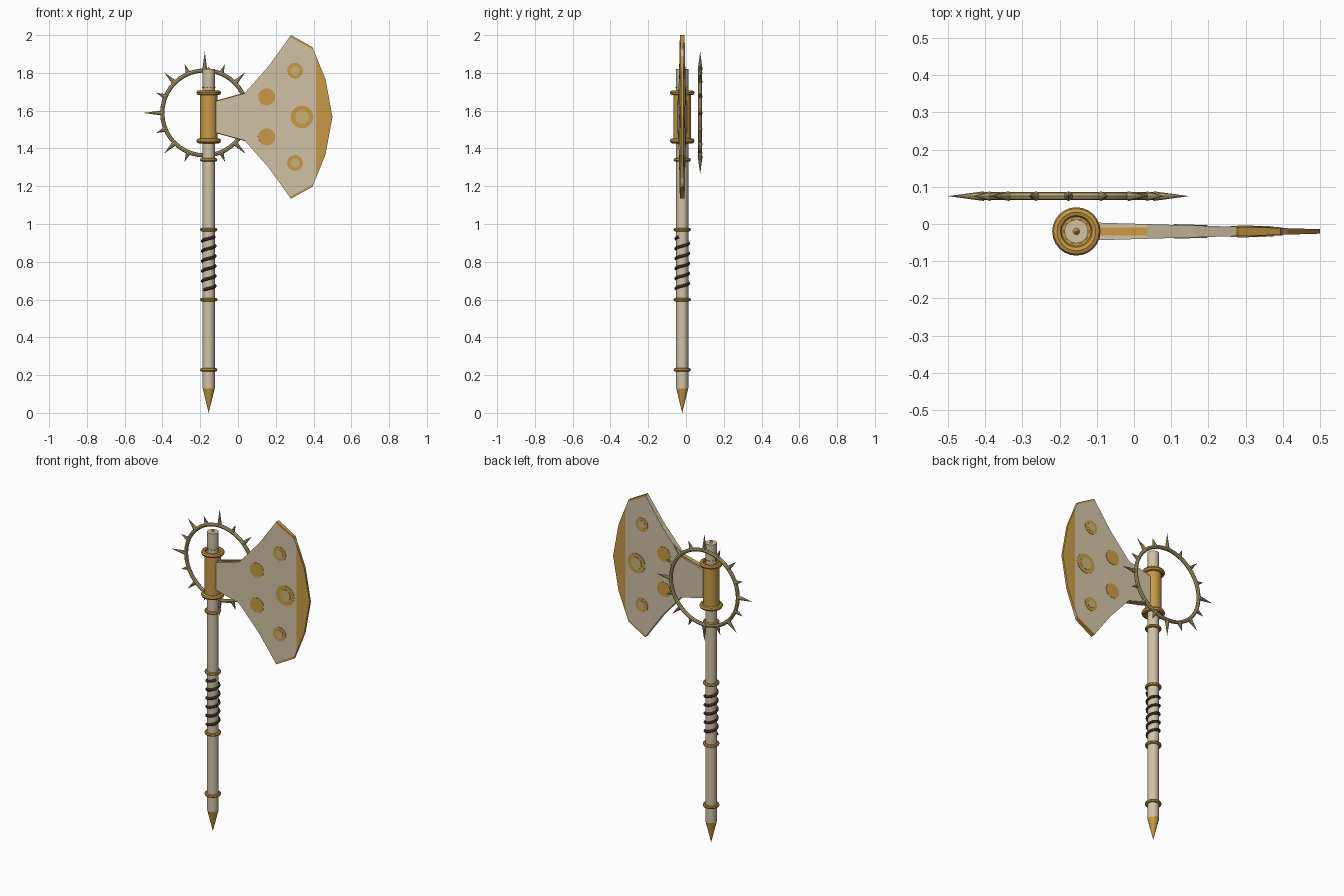
import bpy, bmesh, math
from mathutils import Vector

if "Cube" in bpy.data.objects:
    bpy.data.objects.remove(bpy.data.objects["Cube"])

AX, AY = -0.155, -0.02          # shaft axis
MID = 1.567                     # blade centre height


def mat(name, rgb):
    m = bpy.data.materials.new(name)
    m.diffuse_color = (*rgb, 1)
    m.use_nodes = True
    m.node_tree.nodes["Principled BSDF"].inputs["Base Color"].default_value = m.diffuse_color
    return m


ivory = mat("ivory", (0.64, 0.54, 0.38))
gold = mat("gold", (0.58, 0.32, 0.06))
brass = mat("brass", (0.46, 0.38, 0.17))
pale = mat("pale gold", (0.58, 0.45, 0.19))
leather = mat("dark leather", (0.04, 0.02, 0.022))


def finish(name, material, smooth=True):
    o = bpy.context.object
    o.name = name
    o.data.materials.append(material)
    if smooth:
        bpy.ops.object.shade_smooth_by_angle(angle=math.radians(40))
    return o


def cone(name, material, loc, r1, r2, depth, rot=(0, 0, 0), n=24, smooth=True):
    bpy.ops.mesh.primitive_cone_add(vertices=n, radius1=r1, radius2=r2, depth=depth,
                                    location=loc, rotation=rot)
    return finish(name, material, smooth)


def torus(name, material, loc, R, r, rot=(0, 0, 0), n=24, m=8):
    bpy.ops.mesh.primitive_torus_add(major_segments=n, minor_segments=m, major_radius=R,
                                     minor_radius=r, location=loc, rotation=rot)
    return finish(name, material)


# shaft, pointed foot and top pin
cone("shaft", ivory, (AX, AY, 0.975), 0.032, 0.032, 1.69)
cone("foot_spike", gold, (AX, AY, 0.065), 0.0, 0.032, 0.13, n=12, smooth=False)
cone("top_pin", gold, (AX, AY, 1.825), 0.01, 0.002, 0.012, n=8)

# head sleeve with thick collars
cone("sleeve", gold, (AX, AY, 1.568), 0.046, 0.046, 0.256)
for z in (1.695, 1.44):
    torus("sleeve_collar", gold, (AX, AY, z), 0.052, 0.013)
for i in range(10):
    a = math.tau * i / 10
    cone("stud", gold, (AX + 0.032 * math.cos(a), AY + 0.032 * math.sin(a), 1.722),
         0.004, 0.004, 0.006, n=6)

# thin shaft bands
for z in (1.34, 0.97, 0.60, 0.228):
    torus("shaft_band", gold, (AX, AY, z), 0.037, 0.009)

# spiral grip wrap
cu = bpy.data.curves.new("grip_wrap", 'CURVE')
cu.dimensions = '3D'
cu.bevel_depth = 0.008
cu.bevel_resolution = 2
turns, steps = 5.3, 120
sp = cu.splines.new('POLY')
sp.points.add(steps)
for i, p in enumerate(sp.points):
    t = i / steps
    a = -math.pi * 0.75 + math.tau * turns * t
    p.co = (AX + 0.034 * math.cos(a), AY + 0.034 * math.sin(a), 0.652 + 0.28 * t, 1)
cu.materials.append(leather)
bpy.context.collection.objects.link(bpy.data.objects.new("grip_wrap", cu))

# spiked ring behind the head
RC = Vector((-0.176, 0.075, 1.588))
torus("spiked_ring", brass, RC, 0.225, 0.011, (math.pi / 2, 0, 0), n=40, m=8)
for i in range(16):
    a = math.tau * i / 16
    tip = 0.325 if i % 4 == 0 else 0.305 if i % 2 == 0 else 0.28
    base = 0.228
    d = Vector((math.sin(a), 0, math.cos(a)))
    cone("ring_spike", brass, RC + d * (base + tip) / 2, 0.013, 0, tip - base,
         (0, a, 0), n=8, smooth=False)


# blade: half outline mirrored, tapering thinner to the cutting edge
def half(x):
    return 0.024 - (x + 0.11) * 0.018 / 0.61


upper = [(-0.13, 0.08), (0.035, 0.125), (0.165, 0.272), (0.28, 0.433),
         (0.394, 0.37), (0.463, 0.2), (0.5, 0.0)]
outline = upper + [(x, -z) for x, z in reversed(upper[:-1])]
bm = bmesh.new()
front = [bm.verts.new((x, AY - half(x), MID + z)) for x, z in outline]
back = [bm.verts.new((x, AY + half(x), MID + z)) for x, z in outline]
bm.faces.new(front)
bm.faces.new(back)
for i in range(len(outline)):
    j = (i + 1) % len(outline)
    bm.faces.new((front[i], front[j], back[j], back[i]))
bmesh.ops.recalc_face_normals(bm, faces=bm.faces)
# gold cutting edge: one vertical cut, and a thin border along each slanted corner
planes = [(Vector((0.413, 0, 0)), Vector((1, 0, 0)))]
for s in (1, -1):
    n = Vector((0.063, 0, s * 0.114)).normalized()
    planes.append((Vector((0.28, 0, MID + s * 0.433)) - n * 0.011, n))
for co, no in planes:
    bmesh.ops.bisect_plane(bm, geom=bm.verts[:] + bm.edges[:] + bm.faces[:],
                           plane_co=co, plane_no=no)
for f in bm.faces:
    c = f.calc_center_median()
    f.material_index = int(any((c - co).dot(no) > 1e-4 for co, no in planes))
me = bpy.data.meshes.new("blade")
bm.to_mesh(me)
bm.free()
me.materials.append(ivory)
me.materials.append(gold)
bpy.context.collection.objects.link(bpy.data.objects.new("blade", me))

# gold strips on the neck edges
slope = math.atan2(0.045, 0.165)
for s in (1, -1):
    bpy.ops.mesh.primitive_cube_add(size=1, location=(-0.035, AY, MID + s * 0.106),
                                    rotation=(0, -s * slope, 0))
    bpy.context.object.scale = (0.15, 0.022, 0.005)
    finish("neck_strip", gold, False)


# round inlays on both blade faces, following the taper
def inlay(name, material, x, z, r, lift):
    for s in (1, -1):
        tilt = math.atan(0.018 / 0.61)
        cone(name, material, (x, AY + s * (half(x) + lift / 2 - 0.001), MID + z), r, r,
             lift + 0.002, (math.pi / 2, 0, -s * tilt), n=20)


for s in (1, -1):
    inlay("gold_disc", gold, 0.152, s * 0.106, 0.045, 0.002)
    inlay("small_roundel", gold, 0.302, s * 0.244, 0.042, 0.002)
    inlay("small_roundel_centre", pale, 0.302, s * 0.244, 0.024, 0.004)
inlay("large_roundel", gold, 0.339, 0, 0.06, 0.002)
inlay("large_roundel_centre", pale, 0.339, 0, 0.036, 0.004)
